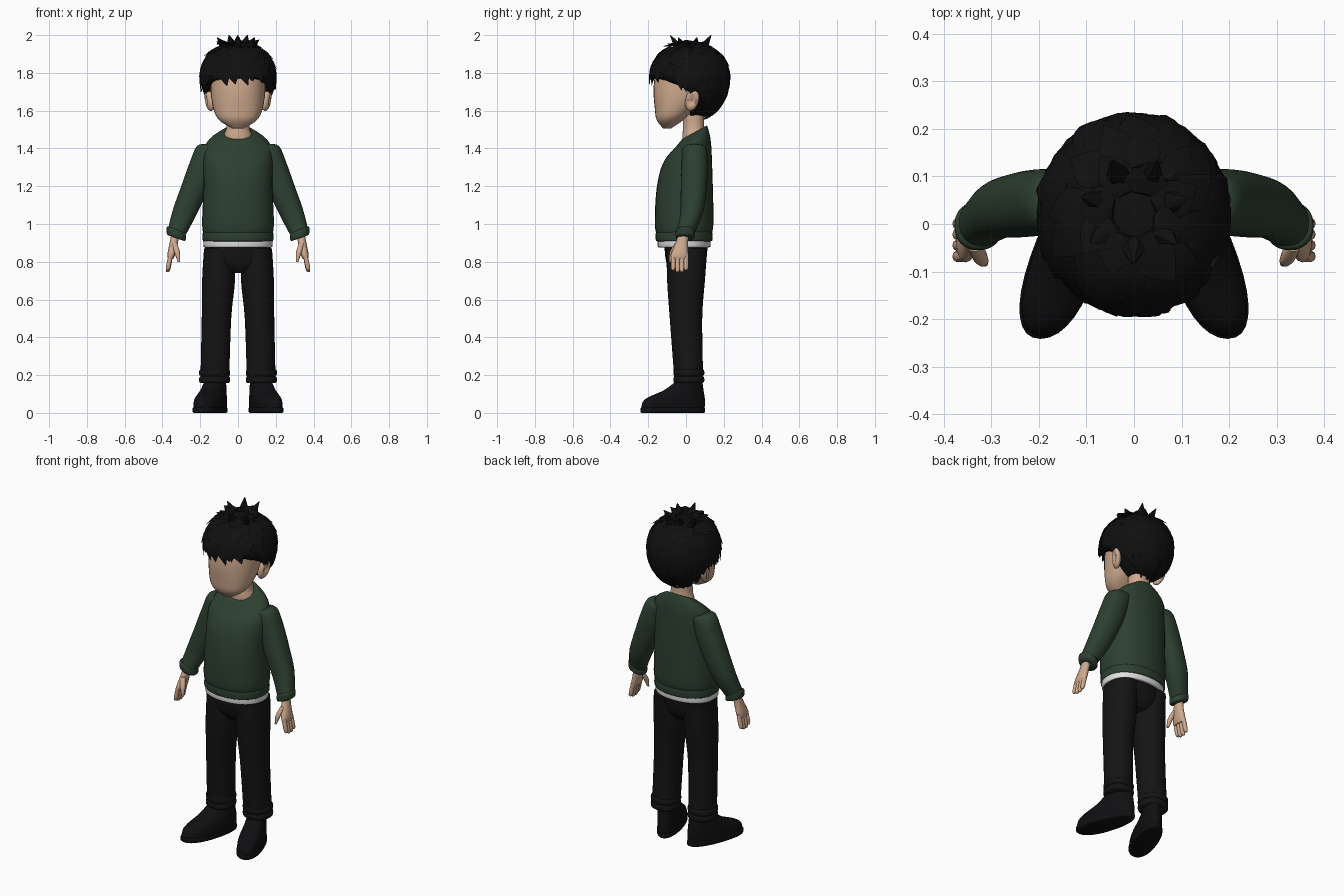
import bpy, bmesh, math, random
from mathutils import Vector

random.seed(4)
cube = bpy.data.objects.get("Cube")
if cube:
    bpy.data.objects.remove(cube, do_unlink=True)


def material(name, red, green, blue):
    made = bpy.data.materials.new(name)
    made.use_nodes = True
    made.diffuse_color = (red, green, blue, 1)
    shader = made.node_tree.nodes["Principled BSDF"]
    shader.inputs["Base Color"].default_value = made.diffuse_color
    shader.inputs["Roughness"].default_value = 0.8
    return made


skin = material("skin", .62, .4, .27)
knit = material("dark green knit", .026, .05, .03)
cotton = material("white cotton", .75, .75, .75)
hair = material("black hair", .005, .005, .005)
cloth = material("black cloth", .007, .007, .007)
leather = material("black leather", .005, .005, .006)


def finish(bm, name, mat, mirror=False, angle=50):
    bmesh.ops.recalc_face_normals(bm, faces=bm.faces[:])
    mesh = bpy.data.meshes.new(name)
    bm.to_mesh(mesh)
    bm.free()
    mesh.materials.append(mat)
    part = bpy.data.objects.new(name, mesh)
    bpy.context.collection.objects.link(part)
    bpy.ops.object.select_all(action="DESELECT")
    part.select_set(True)
    bpy.context.view_layer.objects.active = part
    bpy.ops.object.shade_smooth_by_angle(angle=math.radians(angle))
    if mirror:
        part.modifiers.new("mirror", "MIRROR").use_mirror_merge = False


def bridge(bm, loops):
    """Skin a list of point loops into a closed tube."""
    rows = [[bm.verts.new(point) for point in loop] for loop in loops]
    for low, high in zip(rows, rows[1:]):
        for i in range(len(low)):
            bm.faces.new((low[i - 1], low[i], high[i], high[i - 1]))
    bm.faces.new(rows[0])
    bm.faces.new(rows[-1])


def flow(keys, steps=4):
    """Smooth curve through the keys."""
    keys = [Vector(list(key) + [0] * (5 - len(key))) for key in keys]
    for i in range(len(keys) - 1):
        a, b, c, d = keys[max(i - 1, 0)], keys[i], keys[i + 1], keys[min(i + 2, len(keys) - 1)]
        for step in range(steps):
            t = step / steps
            yield b + ((c - a) + ((a * 2 - b * 5 + c * 4 - d) + (b * 3 - a - c * 3 + d) * t) * t) * t / 2
    yield keys[-1]


def add_loft(bm, keys, sides=32, power=2.2, slope=None, bend=None):
    """Keys are height, half width, half depth, centre y, centre x."""
    loops = []
    for z, rx, ry, y, x in flow(keys):
        loop = []
        for i in range(sides):
            c, s = math.cos(math.tau * i / sides), math.sin(math.tau * i / sides)
            dx = rx * math.copysign(abs(c) ** (2 / power), c)
            dy = ry * math.copysign(abs(s) ** (2 / power), s)
            point = Vector((x + dx, y + dy, z + (slope(dx, dy, z) if slope else 0)))
            loop.append(bend(point, s) if bend else point)
        loops.append(loop)
    bridge(bm, loops)


def loft(name, mat, keys, mirror=False, **style):
    bm = bmesh.new()
    add_loft(bm, keys, **style)
    finish(bm, name, mat, mirror)


def band(name, mat, low, high, rx, ry, y, x=0, roll=.008, **style):
    """Rounded ring of fabric, such as a cuff or hem."""
    inner = (rx - roll, ry - roll, y, x)
    loft(name, mat, [(low, *inner), (low + roll, rx, ry, y, x), (high - roll, rx, ry, y, x), (high, *inner)], **style)


# Head, neck and ears
loft("head", skin, [(1.505, .03, .02, -.1), (1.55, .1, .07, -.085), (1.61, .13, .11, -.055),
                    (1.72, .146, .16, -.012), (1.86, .14, .155)])
loft("neck", skin, [(1.4, .08, .065, .045), (1.47, .074, .064, .045), (1.52, .06, .056, .04), (1.66, .06, .06, .04)])
bm = bmesh.new()
bmesh.ops.create_uvsphere(bm, u_segments=20, v_segments=14, radius=1)
for vert in bm.verts:
    x, y, z = vert.co
    hollow = max(0, .9 - 1.4 * math.hypot(y, z)) if x > 0 else 0
    vert.co = (.152 + .024 * (x - hollow) + .009 * (y + z), .032 + .036 * y + .009 * z, 1.656 + .058 * z)
finish(bm, "ear", skin, mirror=True)

# Sweater: body with a collar that dips at the front, hem, sleeves, cuffs
loft("sweater_body", knit, [(.94, .18, .142, -.01), (1, .19, .155, -.01), (1.2, .183, .148, -.006),
                            (1.37, .184, .122, .013), (1.44, .155, .092, .032), (1.485, .084, .066, .045)],
     slope=lambda dx, dy, z: 3 * max(0, z - 1.3) * dy)
band("sweater_hem", knit, .908, .96, .187, .15, -.01)


def along_arm(dx, dy, z):
    return .36 * dx


loft("sleeve", knit, [(1.4, .06, .058, .045, .1), (1.39, .066, .066, .045, .15), (1.3, .068, .07, .046, .188),
                      (1.17, .065, .068, .04, .238), (1.06, .059, .06, .03, .284), (.96, .047, .048, 0, .323)],
     mirror=True, slope=along_arm)
band("sleeve_cuff", knit, .925, .972, .05, .05, -.004, .327, mirror=True, slope=along_arm)

# Hand: palm, four fingers and a thumb
bm = bmesh.new()
add_loft(bm, [(.96, .022, .026, -.01, .33), (.9, .022, .033, -.022, .34), (.84, .021, .046, -.034, .353),
              (.815, .014, .042, -.034, .357)], sides=16)
for finger in range(4):
    y = -.068 + .023 * finger
    tip = .74 + .01 * abs(finger - 1.5)
    add_loft(bm, [(.84, .012, .012, y, .355), (tip + .015, .012, .012, y, .37), (tip, .005, .005, y, .373)], sides=10)
add_loft(bm, [(.9, .014, .014, -.045, .337), (.85, .015, .015, -.072, .322), (.8, .006, .006, -.083, .313)], sides=10)
finish(bm, "hand", skin, mirror=True)

# Undershirt edge and trousers
band("undershirt", cotton, .876, .94, .183, .14, -.01)
loft("trouser_hips", cloth, [(.74, .06, .07), (.8, .16, .105), (.93, .175, .118)])
loft("trouser_leg", cloth, [(.87, .08, .108, .005, .1), (.7, .087, .1, 0, .103), (.5, .078, .086, 0, .114),
                            (.17, .076, .076, .015, .123)], mirror=True)
for low in (.158, .195):
    band("trouser_cuff", cloth, low, low + .036, .081, .081, .015, .124, mirror=True)


# Shoe: splayed, with a wide toe and a narrower heel
def splay(point, s):
    return Vector((.124 + point.x * (1 - .1 * s) - .3 * point.y, point.y, point.z))


loft("shoe", leather, [(.01, .07, .168, -.07), (.07, .069, .16, -.06), (.12, .06, .105, -.012), (.17, .052, .068, .018)],
     mirror=True, bend=splay)
band("shoe_sole", leather, 0, .03, .073, .171, -.07, roll=.006, mirror=True, bend=splay)


# Hair: a solid cap overlaid with pointed locks
BROW = 1.77


def scalp(angle, z, hang):
    """Point on the cap; with hang, the front keeps its width below the brow."""
    h = z - BROW
    size = math.sqrt(max(0, 1 - (h / (.185 if h > 0 else .22)) ** 2))
    depth = size
    if h < 0:
        if hang:
            size += (1 - size) * max(0, min(1, .5 - 2 * math.sin(angle)))
            depth = size
        else:
            depth = size if math.sin(angle) > 0 else max(0, 1 + 14 * h)
            size **= 1.5
    return Vector((.19 * size * math.cos(angle), .02 + .2 * depth * math.sin(angle), z))


bm = bmesh.new()
levels = [BROW - .02 + .2 * math.sin(math.pi * (i / 24 - .5)) for i in range(1, 24)]
bridge(bm, [[scalp(math.tau * i / 32, z, False) for i in range(32)] for z in levels])
finish(bm, "hair_cap", hair)


def add_lock(bm, angle, top, bottom, width, lift, swirl):
    core, steps, path = Vector((0, .03, BROW)), 6, []
    for i in range(steps + 1):
        t = i / steps
        point = scalp(angle + swirl * t, top + (bottom - top) * t ** 1.3, True)
        out = (point - core).normalized()
        path.append((point + out * (lift * t * t + .006 * math.sin(math.pi * t)), out))
    loops = []
    for i, (point, out) in enumerate(path):
        t = i / steps
        run = path[min(i + 1, steps)][0] - path[min(i, steps - 1)][0]
        side = run.cross(out).normalized() * width * (.5 + .5 * math.sin(math.pi * t)) * (1.01 - t ** 4)
        out = out * .014 * (1.01 - t)
        loops.append([point + side, point + out, point - side, point - out])
    bridge(bm, loops)


def add_row(bm, count, start, end, top, bottom, width, lift):
    for i in range(count):
        angle = math.radians(start + (end - start) * (i + random.uniform(.3, .7)) / count)
        add_lock(bm, angle, top, bottom + random.uniform(-.015, .015), width * random.uniform(.85, 1.15),
                 lift * random.uniform(.6, 1.3), random.uniform(.1, .3))


bm = bmesh.new()
for row in range(4):
    add_row(bm, 8 + 4 * row, 0, 360, 1.95 - .02 * row, 1.92 - .05 * row, .044, .01 + .03 / (row + 1))
    add_row(bm, 15 - 3 * row, 10 * row, 170 - 10 * row, 1.83 - .06 * row, 1.7 - .045 * row, .042 - .005 * row, .012)
# Fringe and sideburns
add_row(bm, 12, 185, 300, 1.86, 1.745, .04, .016)
for start in (-25, 160):
    add_row(bm, 6, start, start + 45, 1.84, 1.7, .036, .012)
# Upright tufts on the crown
for tuft in range(7):
    aim = Vector((math.cos(tuft * .9 + 2), math.sin(tuft * .9 + 2)))
    top = 2 - .012 * (tuft % 3)
    x, y = aim * .06
    add_loft(bm, [(1.89, .035, .035, y + .03, x), (1.95, .026, .024, y * 1.3 + .03, x * 1.3),
                  (top, .002, .002, y * 1.9 + .03, x * 1.9)], sides=6)
finish(bm, "hair_locks", hair, angle=35)
